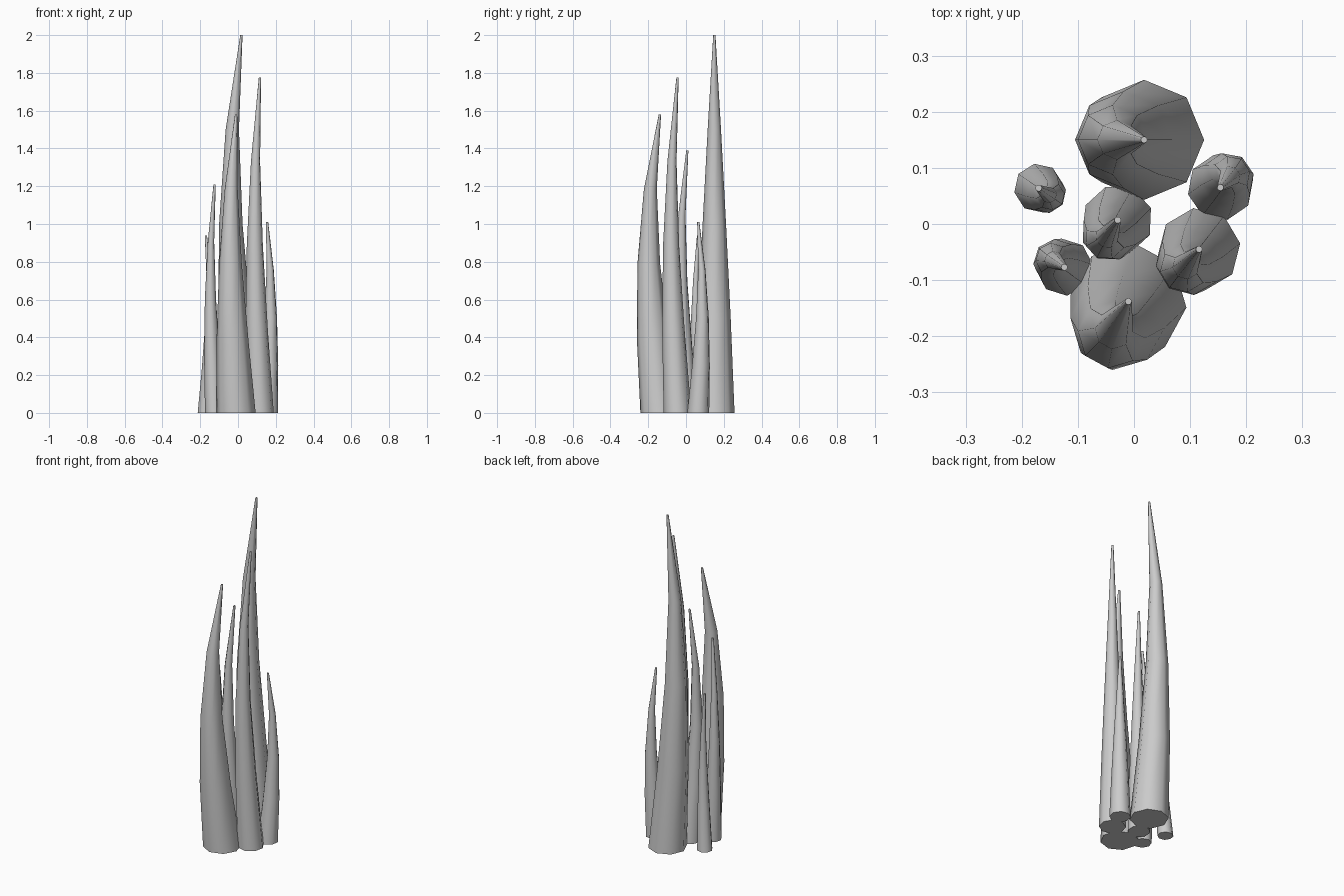
import bpy, bmesh
from math import sin, cos, pi, radians

if "Cube" in bpy.data.objects:
    bpy.data.objects.remove(bpy.data.objects["Cube"])

SIDES = 8
# height fraction, radius factor, bend factor for each ring
RINGS = [(0, 1, 0), (0.25, 0.81, 0.65), (0.5, 0.58, 1), (0.75, 0.33, 0.86), (1, 0, 0)]
TIP = 0.006


def spike(name, x, y, radius, height, bend_x, bend_y, turn):
    """Eight-sided tapering blade that bows outward and returns over its base."""
    bm = bmesh.new()
    rings = []
    for t, rf, bf in RINGS:
        r = max(radius * rf, TIP)
        rings.append([bm.verts.new((x + bend_x * bf + r * cos(a),
                                    y + bend_y * bf + r * sin(a), height * t))
                      for a in (radians(turn) + 2 * pi * i / SIDES for i in range(SIDES))])
    for lo, hi in zip(rings, rings[1:]):
        for i in range(SIDES):
            j = (i + 1) % SIDES
            bm.faces.new((lo[i], lo[j], hi[j], hi[i]))
    bm.faces.new(rings[0][::-1])
    bm.faces.new(rings[-1])
    for f in bm.faces:
        f.smooth = len(f.verts) == 4
    mesh = bpy.data.meshes.new(name)
    bm.to_mesh(mesh)
    bm.free()
    bpy.context.collection.objects.link(bpy.data.objects.new(name, mesh))


# name, base x, base y, base radius, height, bend x, bend y, turn in degrees
spike("tall_back_spike", 0.018, 0.150, 0.107, 2.00, -0.056, 0.000, 0)
spike("right_front_spike", 0.116, -0.045, 0.074, 1.775, -0.027, -0.034, 8)
spike("front_spike", -0.010, -0.138, 0.104, 1.58, -0.030, -0.059, -6)
spike("centre_spike", -0.029, 0.007, 0.063, 1.39, -0.022, -0.034, 20)
spike("left_front_spike", -0.124, -0.077, 0.051, 1.21, -0.022, 0.014, 5)
spike("right_back_spike", 0.154, 0.065, 0.059, 1.01, 0.019, 0.022, 12)
spike("left_back_spike", -0.170, 0.064, 0.044, 0.94, 0.021, -0.014, 10)
